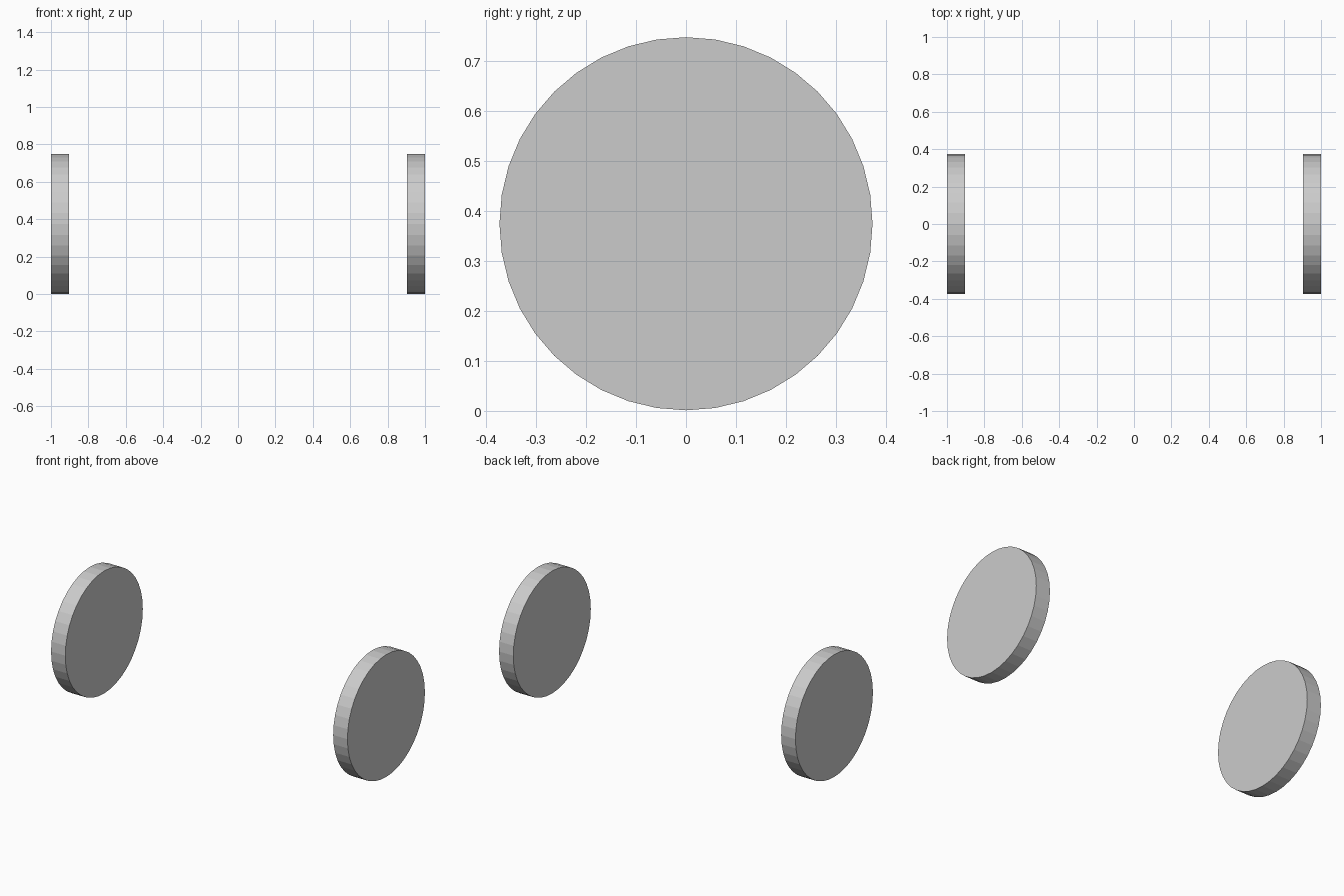
import bpy
import math

if "Cube" in bpy.data.objects:
    bpy.data.objects.remove(bpy.data.objects["Cube"])

RADIUS = 0.3735
THICKNESS = 0.096
CENTRE_Z = 0.375


def disc(name, side):
    # Flat-shaded 40-sided disc, axis along x, outer face at x = +/-1
    bpy.ops.mesh.primitive_cylinder_add(
        vertices=40, radius=RADIUS, depth=THICKNESS,
        location=(side * (1 - THICKNESS / 2), 0, CENTRE_Z),
        rotation=(0, math.pi / 2, 0))
    bpy.context.object.name = name


# Pair of matching discs
disc("left_disc", -1)
disc("right_disc", 1)
